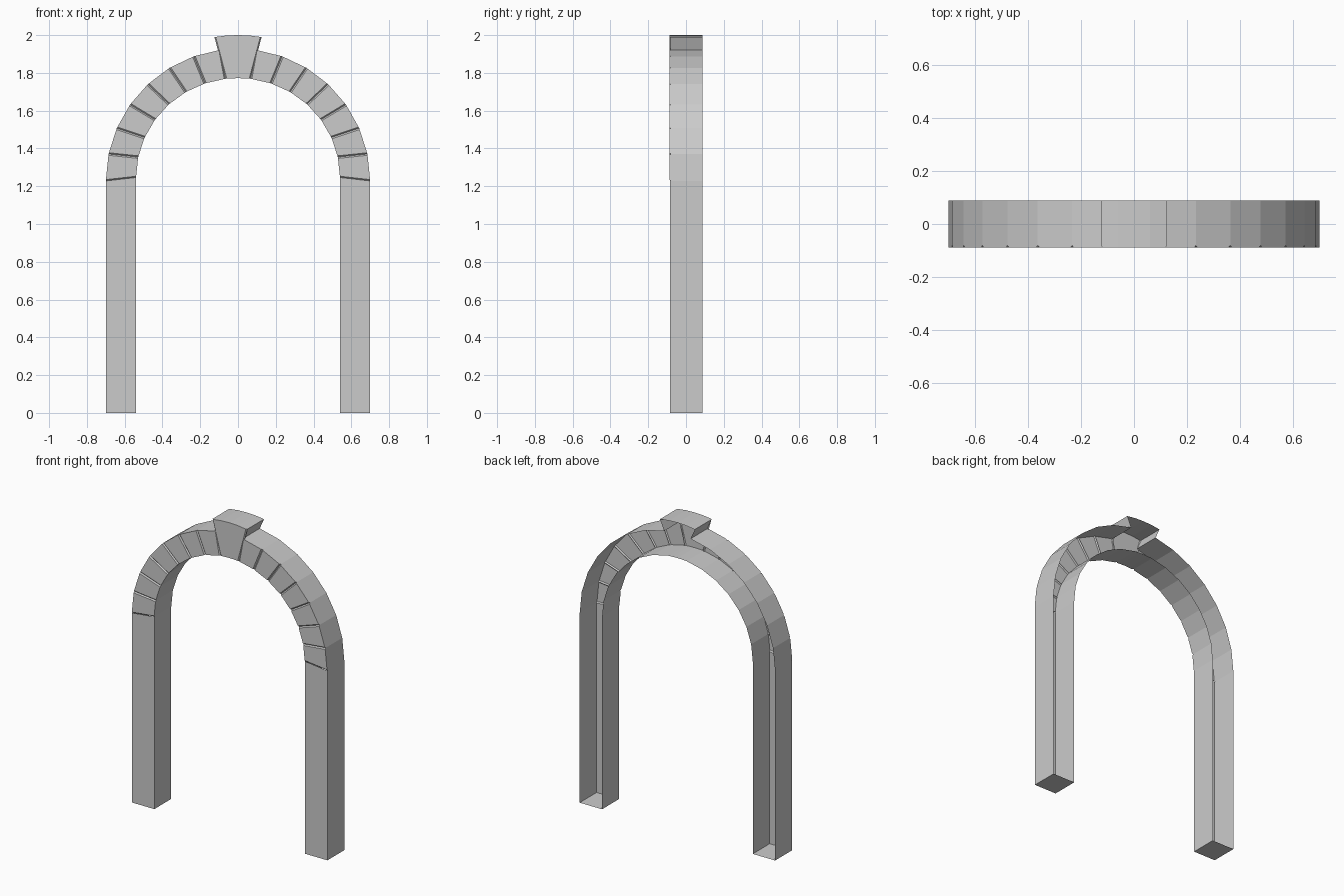
import bpy, bmesh
from math import sin, cos, radians
from mathutils import Vector

if "Cube" in bpy.data.objects:
    bpy.data.objects.remove(bpy.data.objects["Cube"])

FRONT, GROOVE, BACK = -0.088, -0.081, 0.088
INSET = 0.007


def loft(name, sections, cap=False):
    """Skin an open-backed channel through (outer, inner, front_y) sections, mirrored in x."""
    bm = bmesh.new()
    rings = []
    for (ox, oz), (ix, iz), y in sections:
        rings.append([bm.verts.new(p) for p in
                      ((ox, BACK, oz), (ox, y, oz), (ix, y, iz), (ix, BACK, iz))])
    for a, b in zip(rings, rings[1:]):
        for i in range(3):
            bm.faces.new((a[i], b[i], b[i + 1], a[i + 1]))
    if cap:
        bm.faces.new(rings[0])
    me = bpy.data.meshes.new(name)
    bm.to_mesh(me)
    bm.free()
    ob = bpy.data.objects.new(name, me)
    bpy.context.collection.objects.link(ob)
    mod = ob.modifiers.new("mirror", 'MIRROR')
    mod.use_clip = True
    return ob


# Joint lines between the stones, from springing to keystone
joints = []
for k in range(8):
    a = radians(11.75 * k)
    b = radians(11.85 * k)
    joints.append((Vector((0.70 * cos(a), 1.228 + 0.70 * sin(a))),
                   Vector((0.54 * cos(b), 1.246 + 0.527 * sin(b)))))

# Straight legs, closed at the foot, open at the back
loft("legs", [((0.70, 0), (0.54, 0), -0.085),
              (joints[0][0], joints[0][1], -0.085)], cap=True)

# Arch stones with chamfered joints
secs = []
for (o0, i0), (o1, i1) in zip(joints, joints[1:]):
    do, di = (o1 - o0).normalized() * INSET, (i1 - i0).normalized() * INSET
    secs += [(o0, i0, GROOVE), (o0 + do, i0 + di, FRONT), (o1 - do, i1 - di, FRONT)]
secs.append((*joints[-1], GROOVE))
loft("arch_stones", secs)

# Keystone rising above the arch
o, i = joints[-1]
top = Vector((0.125, 1.99))
step = Vector((-INSET, 0.0005))
loft("keystone", [(o, i, GROOVE), (top, i, GROOVE),
                  (top + step, i + step, FRONT),
                  ((0.06, 1.998), (0.035, 1.771), FRONT),
                  ((0, 2.0), (0, 1.772), FRONT)])
